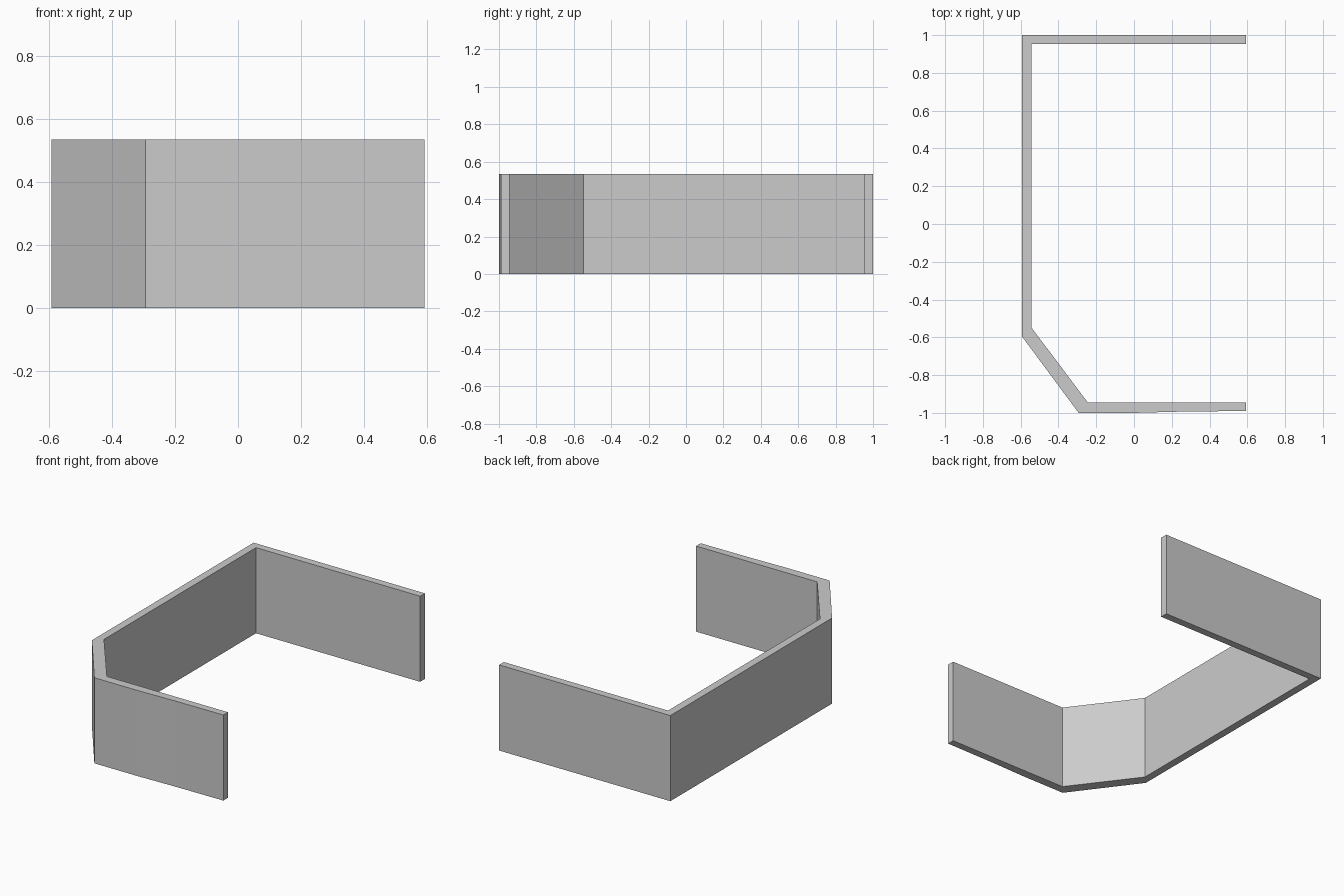
import bpy
import bmesh

cube = bpy.data.objects.get("Cube")
if cube:
    bpy.data.objects.remove(cube, do_unlink=True)

HEIGHT = 0.535

# Plain grey for the whole wall
grey = bpy.data.materials.new("light grey")
grey.use_nodes = True
colour = (0.6, 0.6, 0.6, 1)
grey.diffuse_color = colour
grey.node_tree.nodes["Principled BSDF"].inputs["Base Color"].default_value = colour

# Plan of the wall: outer face from back to front, then inner face returning
outer = [(0.592, 1), (-0.592, 1), (-0.592, -0.597), (-0.293, -1),
         (0, -1), (0.26, -0.993), (0.592, -0.99)]
inner = [(0.592, -0.945), (-0.245, -0.945), (-0.543, -0.548),
         (-0.543, 0.953), (0.592, 0.953)]


def extrude_plan(name, plan, height, material):
    bm = bmesh.new()
    base = bm.faces.new([bm.verts.new((x, y, 0)) for x, y in plan])
    raised = bmesh.ops.extrude_face_region(bm, geom=[base], use_keep_orig=True)
    top = [v for v in raised["geom"] if isinstance(v, bmesh.types.BMVert)]
    bmesh.ops.translate(bm, verts=top, vec=(0, 0, height))
    bmesh.ops.recalc_face_normals(bm, faces=bm.faces)
    mesh = bpy.data.meshes.new(name)
    bm.to_mesh(mesh)
    bm.free()
    mesh.materials.append(material)
    obj = bpy.data.objects.new(name, mesh)
    bpy.context.collection.objects.link(obj)
    return obj


# Continuous wall with one chamfered corner and an open side
extrude_plan("angled_wall", outer + inner, HEIGHT, grey)
